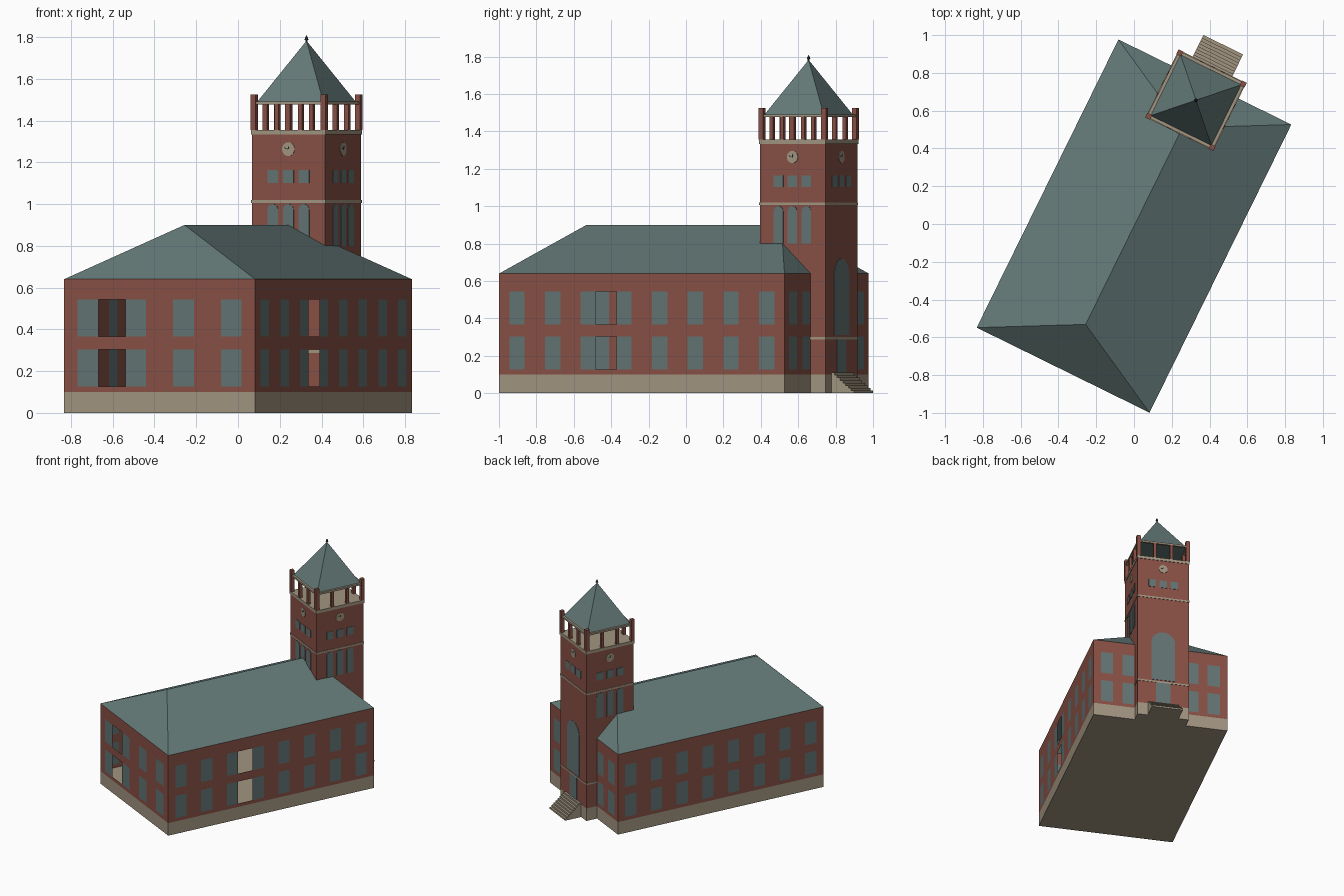
import bpy, bmesh
from math import radians, pi, sin, cos
from mathutils import Matrix, Vector

cube = bpy.data.objects.get("Cube")
if cube:
    bpy.data.objects.remove(cube, do_unlink=True)

# The whole building stands turned on the plot
PLACE = Matrix.Translation((0, -0.011, 0)) @ Matrix.Rotation(radians(-26.2), 4, 'Z')
HX, HY, BASE, EAVES, RIDGE = 0.51, 0.85, 0.1, 0.64, 0.9
TY, TH = 0.743, 0.195          # tower centre and half width


def material(name, rgb):
    m = bpy.data.materials.new(name)
    m.use_nodes = True
    m.diffuse_color = (*rgb, 1)
    m.node_tree.nodes["Principled BSDF"].inputs["Base Color"].default_value = (*rgb, 1)
    return m


BRICK = material("red brick", (0.25, 0.082, 0.06))
STONE = material("tan stone", (0.36, 0.30, 0.22))
ROOF = material("slate green roof", (0.125, 0.19, 0.182))
GLASS = material("grey green glass", (0.125, 0.175, 0.175))
DARK = material("dark metal", (0.03, 0.04, 0.04))


def finish(name, bm, *mats):
    mesh = bpy.data.meshes.new(name)
    bm.to_mesh(mesh)
    bm.free()
    for m in mats:
        mesh.materials.append(m)
    ob = bpy.data.objects.new(name, mesh)
    bpy.context.collection.objects.link(ob)
    ob.matrix_world = PLACE
    return ob


def add_box(bm, x0, x1, y0, y1, z0, z1):
    size = Matrix.Diagonal((x1 - x0, y1 - y0, z1 - z0, 1))
    mid = Matrix.Translation(((x0 + x1) / 2, (y0 + y1) / 2, (z0 + z1) / 2))
    bmesh.ops.create_cube(bm, size=1, matrix=mid @ size)


def box(name, mat, *bounds):
    bm = bmesh.new()
    add_box(bm, *bounds)
    return finish(name, bm, mat)


def tower_box(name, mat, half, z0, z1):
    return box(name, mat, -half, half, TY - half, TY + half, z0, z1)


# Main block walls: grids whose odd rows and columns are windows
ROWS = [BASE, 0.127, 0.303, 0.366, 0.543, EAVES]


def bays(length, count, width):
    cuts = [0]
    for i in range(count):
        mid = (i + 0.5) * length / count
        cuts += [mid - width / 2, mid + width / 2]
    return cuts + [length]


def wall(name, start, direction, cuts, opening=None):
    bm = bmesh.new()
    start, direction = Vector(start), Vector(direction)
    for c in range(len(cuts) - 1):
        for r in range(len(ROWS) - 1):
            if c == opening and r % 2:
                continue
            corners = [(c, r), (c + 1, r), (c + 1, r + 1), (c, r + 1)]
            f = bm.faces.new([bm.verts.new(start + direction * cuts[i] + Vector((0, 0, ROWS[j])))
                              for i, j in corners])
            f.material_index = int(c % 2 and r % 2)
    bmesh.ops.remove_doubles(bm, verts=bm.verts, dist=0.0001)
    finish(name, bm, BRICK, GLASS)


long_cuts = bays(2 * HY, 8, 0.092)
half_back = [0, 0.055, 0.15, 0.22, 0.31]
back_cuts = half_back + [2 * HX - t for t in reversed(half_back)]
wall("front_wall", (-HX, -HY, 0), (1, 0, 0), bays(2 * HX, 4, 0.11), 2)
wall("left_wall", (HX, -HY, 0), (0, 1, 0), long_cuts, 6)
wall("back_wall", (HX, HY, 0), (-1, 0, 0), back_cuts)
wall("right_wall", (-HX, HY, 0), (0, -1, 0), long_cuts)
box("stone_base", STONE, -HX, HX, -HY, HY, 0, BASE)

# Hipped main roof
bm = bmesh.new()
a, b, c, d = [bm.verts.new((sx * HX, sy * HY, EAVES))
              for sx, sy in ((-1, -1), (1, -1), (1, 1), (-1, 1))]
r0, r1 = [bm.verts.new((0, s * 0.58, RIDGE)) for s in (-1, 1)]
for verts in ((a, b, r0), (b, c, r1, r0), (c, d, r1), (d, a, r0, r1)):
    bm.faces.new(verts)
finish("main_roof", bm, ROOF)

# Tower shaft and stone bands
tower_box("tower_base", STONE, TH, 0, BASE)
tower_box("tower_shaft", BRICK, TH, BASE, 1.335)
tower_box("lower_band", STONE, TH + 0.003, 0.287, 0.3)
tower_box("middle_band", STONE, TH + 0.003, 1.005, 1.019)
tower_box("belfry_floor", STONE, TH + 0.004, 1.332, 1.355)


def rect(s, half, z0, z1):
    return [(s - half, z0), (s + half, z0), (s + half, z1), (s - half, z1)]


def arch(s, half, z0, z1):
    spring = z1 - half
    curve = [(s + half * cos(pi * i / 12), spring + half * sin(pi * i / 12)) for i in range(13)]
    return [(s - half, z0), (s + half, z0)] + curve


def disc(z, radius):
    return [(radius * cos(pi * i / 12), z + radius * sin(pi * i / 12)) for i in range(24)]


def plates(name, mat, side, outlines, proud=0.003):
    """Thin plates on one tower side; 0 front, 1 left, 2 back, 3 right."""
    turn = Matrix.Translation((0, TY, 0)) @ Matrix.Rotation(side * pi / 2, 4, 'Z')
    bm = bmesh.new()
    for outline in outlines:
        f = bm.faces.new([bm.verts.new((s, -TH + 0.002, z)) for s, z in outline])
        top = bmesh.ops.extrude_face_region(bm, geom=[f])["geom"]
        moved = [v for v in top if isinstance(v, bmesh.types.BMVert)]
        bmesh.ops.translate(bm, verts=moved, vec=(0, -0.002 - proud, 0))
    bmesh.ops.recalc_face_normals(bm, faces=bm.faces)
    bm.transform(turn)
    finish(name, bm, mat)


# Tower windows and clocks
for side, label in enumerate(("front", "left", "back", "right")):
    spots = (-0.083, 0, 0.083)
    plates(label + "_small_windows", GLASS, side, [rect(s, 0.028, 1.102, 1.163) for s in spots])
    if label != "back":
        plates(label + "_arched_windows", GLASS, side, [arch(s, 0.028, 0.8, 1.0) for s in spots])
    plates(label + "_clock", STONE, side, [disc(1.263, 0.033)])
    plates(label + "_clock_hands", DARK, side,
           [[(0, 1.261), (0, 1.265), (-0.02, 1.27), (-0.02, 1.267)],
            [(-0.002, 1.263), (0.002, 1.263), (0.005, 1.277), (0.002, 1.278)]], 0.005)
plates("great_arched_window", GLASS, 2, [arch(0, 0.09, 0.31, 0.72)])
plates("entrance_door", GLASS, 2, [rect(0, 0.055, 0.11, 0.287)])

# Open belfry: corner posts, columns and rail
posts, columns, rail = bmesh.new(), bmesh.new(), bmesh.new()
edge = TH - 0.008
for k in range(4):
    turn = Matrix.Rotation(k * pi / 2, 3, 'Z')

    def upright(bm, s, half, top):
        p = turn @ Vector((s, -edge, 0))
        add_box(bm, p.x - half, p.x + half, TY + p.y - half, TY + p.y + half, 1.355, top)

    upright(posts, -edge, 0.014, 1.525)
    for s in (-edge / 3, edge / 3):
        upright(columns, s, 0.011, 1.478)
    p, q = turn @ Vector((-edge, -edge - 0.008, 0)), turn @ Vector((edge, -edge + 0.008, 0))
    add_box(rail, min(p.x, q.x), max(p.x, q.x), TY + min(p.y, q.y), TY + max(p.y, q.y), 1.476, 1.49)
finish("belfry_corner_posts", posts, BRICK)
finish("belfry_columns", columns, BRICK)
finish("belfry_rail", rail, STONE)

# Pyramid tower roof and finial
bm = bmesh.new()
bmesh.ops.create_cone(bm, cap_ends=True, segments=4, radius1=0.179 * 2 ** 0.5, radius2=0, depth=0.297,
                      matrix=Matrix.Translation((0, TY, 1.6335)) @ Matrix.Rotation(pi / 4, 4, 'Z'))
finish("tower_roof", bm, ROOF)
bm = bmesh.new()
for z, low, high, depth in ((1.778, 0.005, 0.005, 0.02), (1.79, 0.01, 0.008, 0.008),
                            (1.802, 0.008, 0, 0.016)):
    bmesh.ops.create_cone(bm, cap_ends=True, segments=8, radius1=low, radius2=high, depth=depth,
                          matrix=Matrix.Translation((0, TY, z)))
finish("finial", bm, DARK)

# Entrance steps
bm = bmesh.new()
steps, door_y, end_y = 8, TY + TH, 1.07
outline = [(door_y, 0), (end_y, 0)]
for i in range(steps):
    y = end_y - i * (end_y - door_y) / steps
    outline += [(y, (i + 1) * 0.11 / steps), (y - (end_y - door_y) / steps, (i + 1) * 0.11 / steps)]
f = bm.faces.new([bm.verts.new((-0.117, y, z)) for y, z in outline])
top = bmesh.ops.extrude_face_region(bm, geom=[f])["geom"]
bmesh.ops.translate(bm, verts=[v for v in top if isinstance(v, bmesh.types.BMVert)], vec=(0.234, 0, 0))
bmesh.ops.recalc_face_normals(bm, faces=bm.faces)
finish("entrance_steps", bm, STONE)
